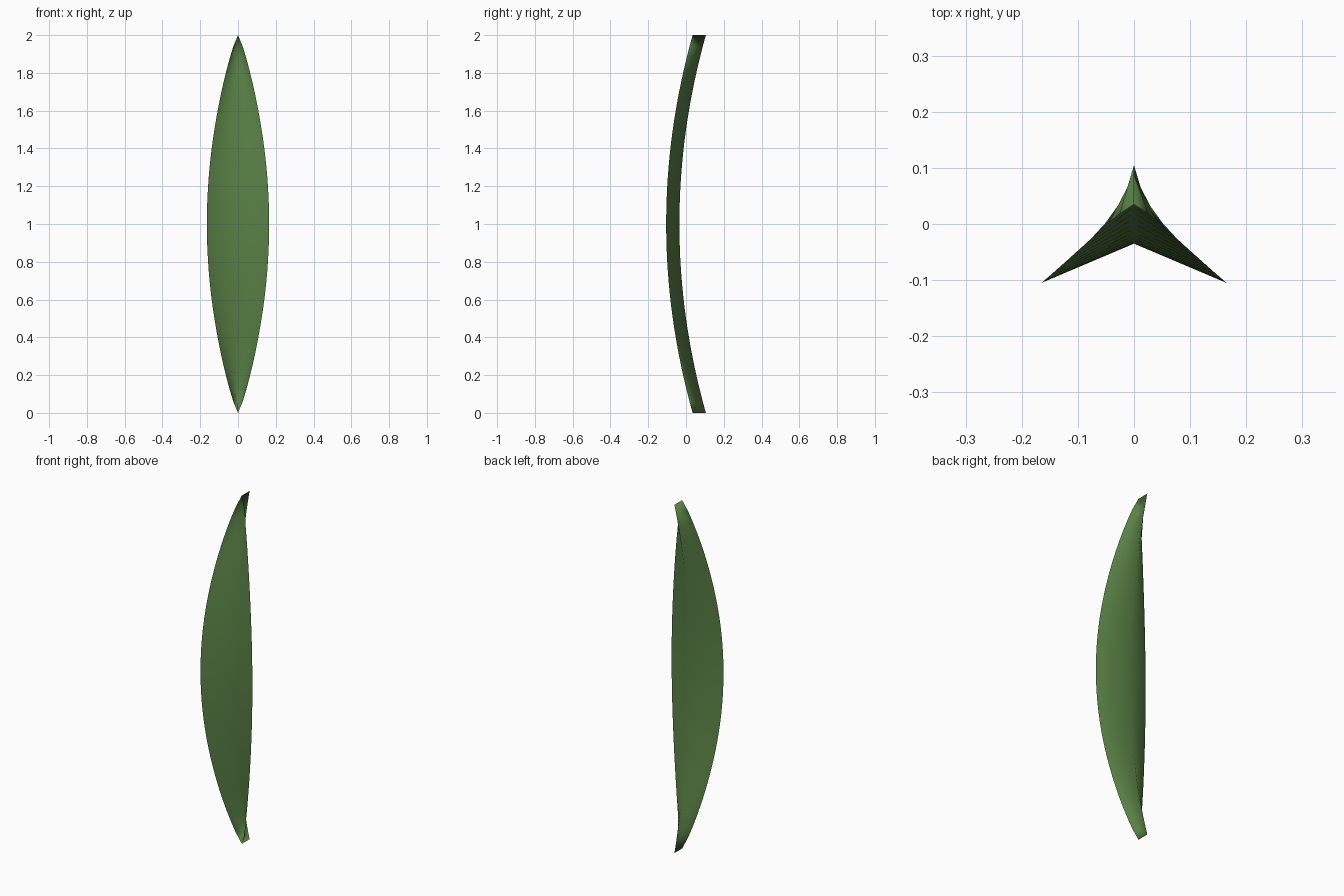
import bpy, bmesh, math

if "Cube" in bpy.data.objects:
    bpy.data.objects.remove(bpy.data.objects["Cube"])

SEG = 32          # steps along the blade
HALF = 0.165      # half width at the middle
FOLD = 0.07       # how far the edges stand in front of the midrib

# Arched leaf blade folded in a V along the midrib
bm = bmesh.new()
rows = []
for i in range(SEG + 1):
    t = i / SEG
    w = HALF * max(math.sin(math.pi * t), 0) ** 0.8
    y = 0.105 - 0.14 * 4 * t * (1 - t)
    z = 2 * t
    rows.append([bm.verts.new((sx * w, y - FOLD * abs(sx), z)) for sx in (-1, 0, 1)])
for a, b in zip(rows, rows[1:]):
    for j in (0, 1):
        bm.faces.new((a[j], a[j + 1], b[j + 1], b[j]))
bmesh.ops.remove_doubles(bm, verts=bm.verts, dist=1e-5)

mesh = bpy.data.meshes.new("leaf_blade")
bm.to_mesh(mesh)
bm.free()
leaf = bpy.data.objects.new("leaf_blade", mesh)
bpy.context.collection.objects.link(leaf)

# Smooth green surface
mat = bpy.data.materials.new("leaf_green")
mat.diffuse_color = (0.10, 0.22, 0.06, 1)
mat.use_nodes = True
mat.node_tree.nodes["Principled BSDF"].inputs["Base Color"].default_value = mat.diffuse_color
mesh.materials.append(mat)
for p in mesh.polygons:
    p.use_smooth = True
